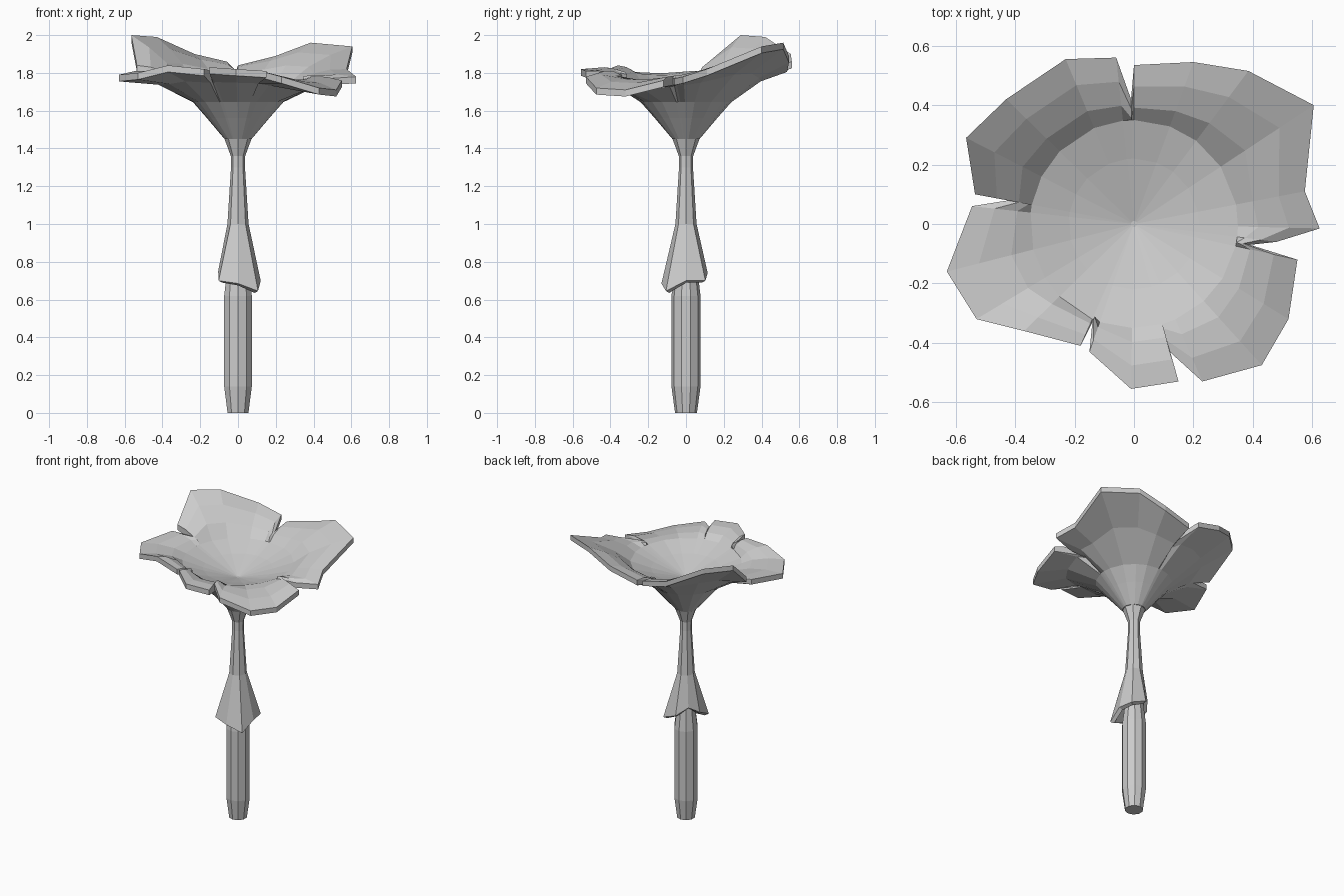
import bpy, bmesh
from math import sin, cos, atan2, hypot, tau, radians

cube = bpy.data.objects.get("Cube")
if cube:
    bpy.data.objects.remove(cube)

grey = bpy.data.materials.new("plain grey")
grey.use_nodes = True
colour = (0.6, 0.6, 0.6, 1)
grey.diffuse_color = colour
grey.node_tree.nodes["Principled BSDF"].inputs["Base Color"].default_value = colour


def ring(angles, radius, z):
    return [(radius * cos(a), radius * sin(a), z) for a in angles]


def loft(name, rings):
    """Skin a stack of equal rings, cap both ends, and weld collapsed points."""
    bm = bmesh.new()
    rows = [[bm.verts.new(p) for p in r] for r in rings]
    n = len(rows[0])
    for low, high in zip(rows, rows[1:]):
        for i in range(n):
            j = (i + 1) % n
            bm.faces.new((low[i], low[j], high[j], high[i]))
    bm.faces.new(rows[0][::-1])
    bm.faces.new(rows[-1])
    bmesh.ops.remove_doubles(bm, verts=bm.verts, dist=0.0005)
    bmesh.ops.recalc_face_normals(bm, faces=bm.faces)
    mesh = bpy.data.meshes.new(name)
    bm.to_mesh(mesh)
    bm.free()
    mesh.materials.append(grey)
    obj = bpy.data.objects.new(name, mesh)
    bpy.context.collection.objects.link(obj)
    return obj


# Lower stalk: ten-sided, tapered at the foot
ten = [tau * (i + 0.5) / 10 for i in range(10)]
loft("lower_stalk", [ring(ten, r, z) for r, z in
                     ((0.058, 0), (0.077, 0.14), (0.077, 0.62), (0.055, 0.8))])

# Upper stalk flaring into a torn skirt, hollow underneath
eight = [tau * i / 8 for i in range(8)]
hem = [(0.12, 0.70), (0.145, 0.70), (0.115, 0.74), (0.085, 0.79),
       (0.105, 0.75), (0.145, 0.70), (0.13, 0.685), (0.15, 0.645)]
skirt = [(r * cos(a), r * sin(a), z) for a, (r, z) in zip(eight, hem)]
inside = [((r - 0.025) * cos(a), (r - 0.025) * sin(a), z - 0.01)
          for a, (r, z) in zip(eight, hem)]
loft("upper_stalk", [ring(eight, 0.05, 0.85), inside, skirt] +
     [ring(eight, r, z) for r, z in
      ((0.056, 1.0), (0.037, 1.3), (0.038, 1.36), (0.075, 1.46))])

# Cap rim going round anticlockwise; the short-radius points are the splits
rim = [
    (0.48, -0.06, 1.77), (0.625, -0.015, 1.78), (0.575, 0.11, 1.82),
    (0.605, 0.40, 1.94), (0.385, 0.515, 1.96), (0.20, 0.545, 1.89),
    (0.0, 0.535, 1.84), (-0.01, 0.42, 1.81),
    (-0.06, 0.56, 1.86), (-0.23, 0.555, 1.90), (-0.43, 0.42, 1.99),
    (-0.565, 0.29, 2.0), (-0.535, 0.10, 1.84), (-0.42, 0.08, 1.80),
    (-0.545, 0.06, 1.81), (-0.63, -0.16, 1.79), (-0.53, -0.32, 1.80),
    (-0.37, -0.36, 1.84), (-0.18, -0.41, 1.82), (-0.14, -0.33, 1.80),
    (-0.15, -0.43, 1.83), (-0.01, -0.555, 1.82), (0.15, -0.53, 1.81),
    (0.12, -0.43, 1.81),
    (0.23, -0.53, 1.78), (0.43, -0.475, 1.72), (0.52, -0.32, 1.71),
    (0.55, -0.12, 1.76), (0.39, -0.07, 1.77),
]
angles = [atan2(y, x) for x, y, z in rim]


def towards_rim(t, start_r, start_z, lift, drop):
    """Points part way from the bowl edge out to the rim."""
    points = []
    for a, (x, y, z) in zip(angles, rim):
        rr = start_r + (hypot(x, y) - start_r) * t
        points.append((rr * cos(a), rr * sin(a),
                       start_z + (z - drop - start_z) * t + lift))
    return points


# Cap: funnel underside, thick ragged edge, shallow bowl on top
cap = [ring(angles, r, z) for r, z in ((0.072, 1.45), (0.165, 1.56), (0.24, 1.645))]
cap += [towards_rim(0.35, 0.32, 1.71, 0.01, 0.03),
        towards_rim(1, 0.32, 1.71, 0, 0.035),
        towards_rim(1, 0.33, 1.77, 0, 0),
        towards_rim(0.65, 0.33, 1.77, 0.015, 0),
        towards_rim(0.3, 0.33, 1.77, 0.012, 0)]
cap += [ring(angles, r, z) for r, z in ((0.35, 1.765), (0.22, 1.72), (0.0, 1.66))][:2]
cap.append([(0.01 * cos(a), 0.01 * sin(a), 1.66) for a in angles])
loft("cap", cap)
